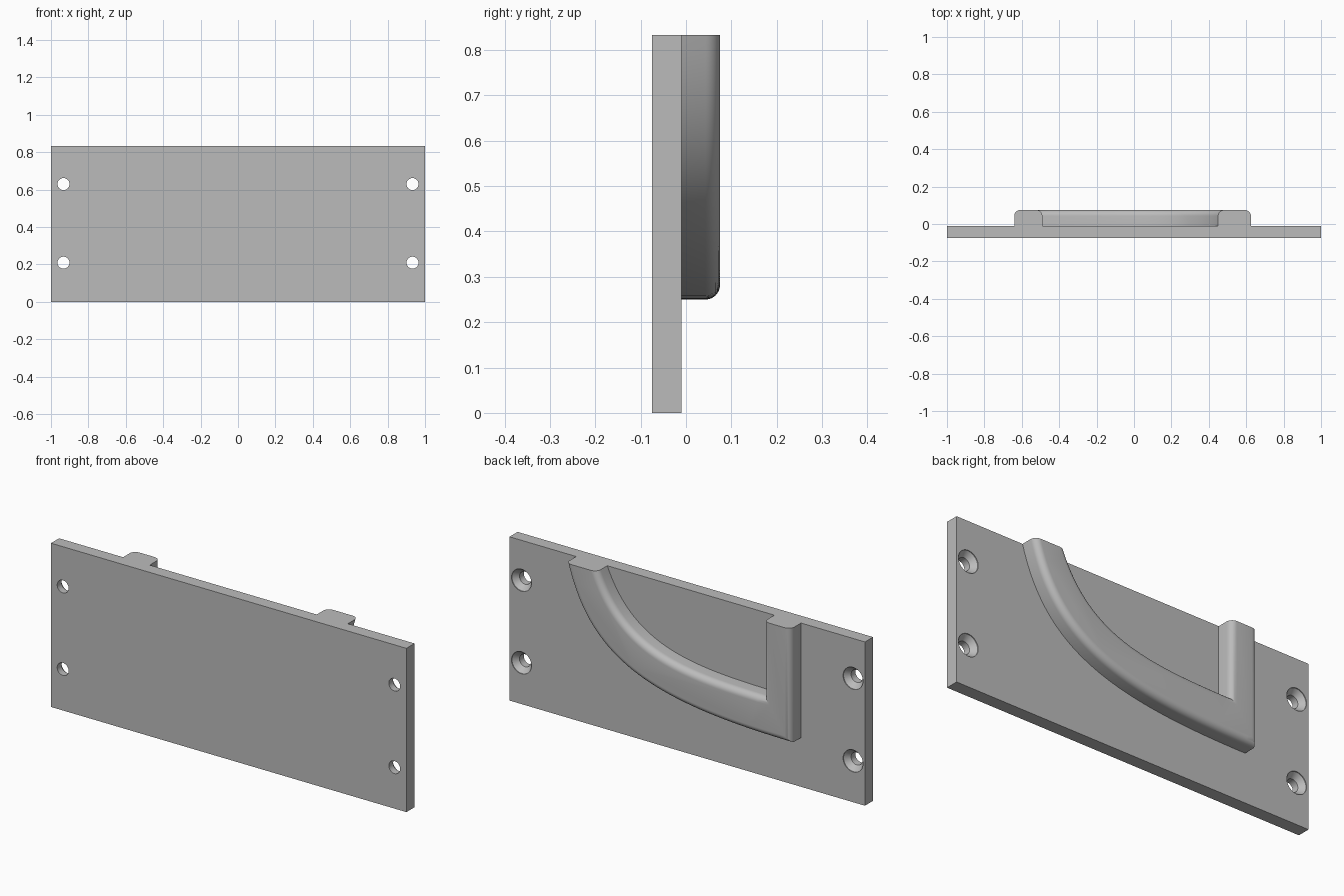
import bpy, bmesh, math
from mathutils import Vector
from mathutils.geometry import interpolate_bezier

cube = bpy.data.objects.get("Cube")
if cube:
    bpy.data.objects.remove(cube, do_unlink=True)

TOP = 0.833                             # plate height
FRONT, BACK, RAISED = -0.075, -0.01, 0.075

grey = bpy.data.materials.new("plain grey")
grey.use_nodes = True
COLOUR = (0.5, 0.5, 0.5, 1)
grey.diffuse_color = COLOUR
grey.node_tree.nodes["Principled BSDF"].inputs["Base Color"].default_value = COLOUR


def make_object(name, bm):
    bmesh.ops.recalc_face_normals(bm, faces=bm.faces[:])
    mesh = bpy.data.meshes.new(name)
    bm.to_mesh(mesh)
    bm.free()
    mesh.materials.append(grey)
    obj = bpy.data.objects.new(name, mesh)
    bpy.context.collection.objects.link(obj)
    return obj


def smooth(obj):
    bpy.ops.object.select_all(action='DESELECT')
    obj.select_set(True)
    bpy.context.view_layer.objects.active = obj
    bpy.ops.object.shade_smooth_by_angle(angle=math.radians(30))


def extrude_outline(points, y0, y1):
    """Solid from an x-z outline, extruded along y."""
    bm = bmesh.new()
    face = bm.faces.new([bm.verts.new((x, y0, z)) for x, z in points])
    new = bmesh.ops.extrude_face_region(bm, geom=[face], use_keep_orig=True)["geom"]
    for v in new:
        if isinstance(v, bmesh.types.BMVert):
            v.co.y = y1
    bmesh.ops.recalc_face_normals(bm, faces=bm.faces[:])
    return bm


def curve(*ctrl):
    pts = [Vector((x, z, 0)) for x, z in ctrl]
    return [(p.x, p.y) for p in interpolate_bezier(*pts, 40)]


# Back plate
plate = make_object("back_plate", extrude_outline(
    [(-1, 0), (1, 0), (1, TOP), (-1, TOP)], FRONT, BACK))

# Countersunk screw holes: turned cutter, four copies
bm = bmesh.new()
SIDES = 40
profile = [(0.032, FRONT - 0.05), (0.032, BACK - 0.03),
           (0.056, BACK - 0.004), (0.056, BACK + 0.05)]
for hx in (-0.933, 0.933):
    for hz in (0.21, 0.63):
        rings = []
        for r, y in profile:
            rings.append([bm.verts.new((hx + r * math.cos(a), y, hz + r * math.sin(a)))
                          for a in (math.tau * i / SIDES for i in range(SIDES))])
        for low, high in zip(rings, rings[1:]):
            for i in range(SIDES):
                j = (i + 1) % SIDES
                bm.faces.new((low[i], low[j], high[j], high[i]))
        bm.faces.new(rings[0])
        bm.faces.new(rings[-1])
cutter = make_object("hole_cutter", bm)
cutter.hide_render = True

cut = plate.modifiers.new("screw_holes", 'BOOLEAN')
cut.operation = 'DIFFERENCE'
cut.solver = 'EXACT'
cut.object = cutter
bpy.ops.object.select_all(action='DESELECT')
plate.select_set(True)
bpy.context.view_layer.objects.active = plate
bpy.ops.object.modifier_apply(modifier=cut.name)
bpy.data.objects.remove(cutter, do_unlink=True)
smooth(plate)

# Raised rib: sweeping arc that meets an upright post
outer = curve((0.625, TOP), (0.5, 0.37), (0.15, 0.25), (-0.64, 0.25))
inner = curve((0.45, TOP), (0.3, 0.47), (-0.02, 0.45), (-0.49, 0.445))
outline = outer + [(-0.64, TOP), (-0.49, TOP)] + inner[::-1]
bm = extrude_outline(outline, BACK, RAISED)

# Round the raised rim, leaving the cut ends at the top sharp
rim = [e for e in bm.edges
       if all(abs(v.co.y - RAISED) < 1e-5 for v in e.verts)
       and not all(abs(v.co.z - TOP) < 1e-5 for v in e.verts)]
bmesh.ops.bevel(bm, geom=rim, offset=0.032, offset_type='OFFSET',
                segments=8, profile=0.5, affect='EDGES', clamp_overlap=False)
rib = make_object("raised_rib", bm)
smooth(rib)
